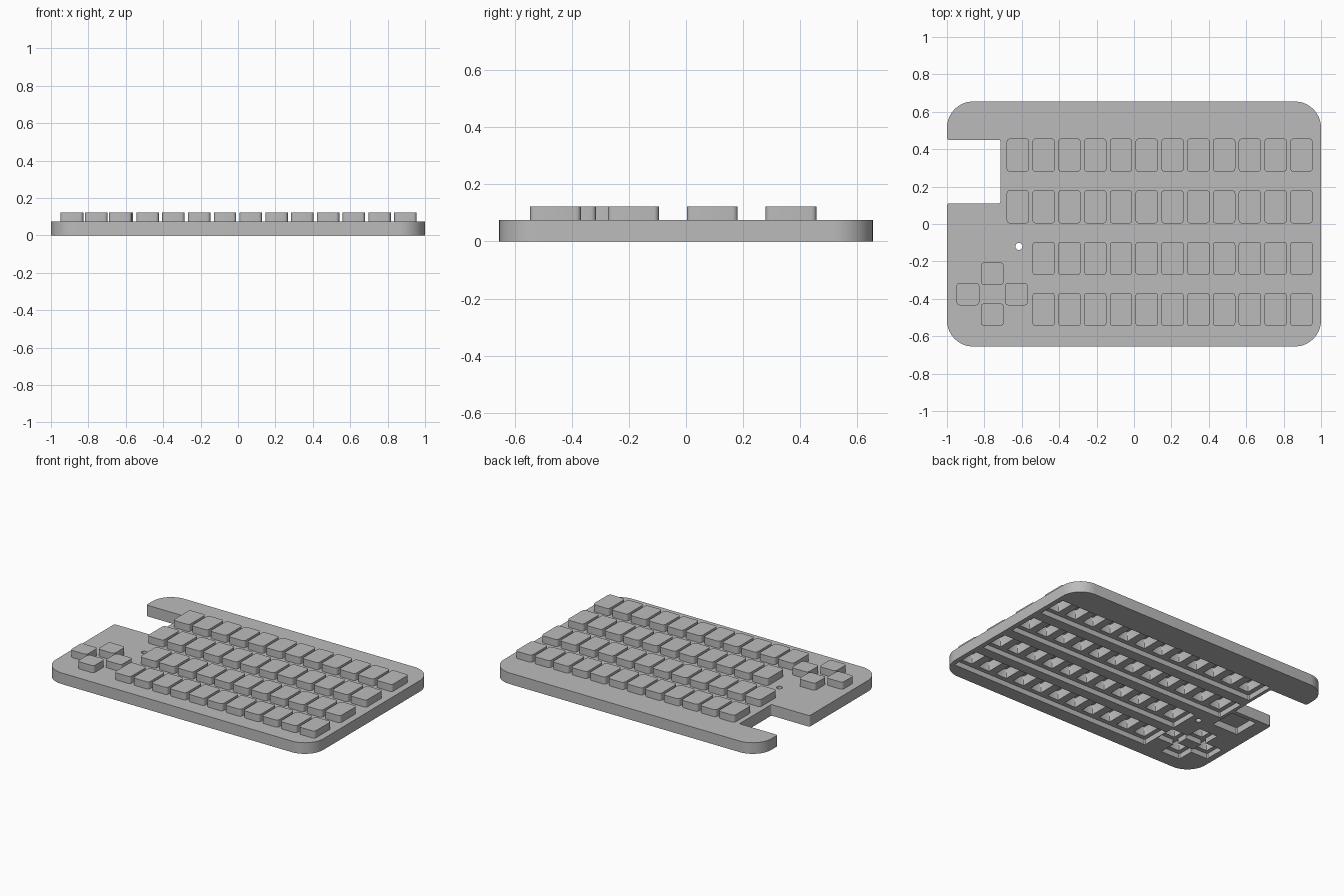
import bpy, bmesh, math

if "Cube" in bpy.data.objects:
    bpy.data.objects.remove(bpy.data.objects["Cube"])

CASE_TOP, KEY_TOP = 0.075, 0.123
TRENCH_TOP, HOLLOW_TOP = 0.035, 0.1

grey = bpy.data.materials.new("plain_grey")
grey.diffuse_color = (0.5, 0.5, 0.5, 1)
grey.use_nodes = True
grey.node_tree.nodes["Principled BSDF"].inputs["Base Color"].default_value = grey.diffuse_color


def rounded(points, radii, seg):
    """Counter-clockwise outline with each corner rounded by its own radius."""
    out = []
    n = len(points)
    for i, (x, y) in enumerate(points):
        (px, py), (nx, ny) = points[i - 1], points[(i + 1) % n]
        a = math.hypot(px - x, py - y)
        b = math.hypot(nx - x, ny - y)
        ux, uy, vx, vy = (px - x) / a, (py - y) / a, (nx - x) / b, (ny - y) / b
        r = radii[i]
        for k in range(seg + 1):
            t = k / seg * math.pi / 2
            p, q = r * (1 - math.sin(t)), r * (1 - math.cos(t))
            out.append((x + ux * p + vx * q, y + uy * p + vy * q))
    return out


def rect(cx, cy, w, h, r, seg=4):
    a, b = w / 2, h / 2
    pts = [(cx - a, cy - b), (cx + a, cy - b), (cx + a, cy + b), (cx - a, cy + b)]
    return rounded(pts, [r] * 4, seg)


def stack(bm, loops):
    """Skin a closed solid through (outline, z) loops, capping both ends."""
    rings = [[bm.verts.new((x, y, z)) for x, y in pts] for pts, z in loops]
    for lo, hi in zip(rings, rings[1:]):
        n = len(lo)
        for i in range(n):
            j = (i + 1) % n
            bm.faces.new((lo[i], lo[j], hi[j], hi[i]))
    bm.faces.new(rings[0][::-1])
    bm.faces.new(rings[-1])


def finish(name, bm):
    bmesh.ops.recalc_face_normals(bm, faces=bm.faces[:])
    mesh = bpy.data.meshes.new(name)
    bm.to_mesh(mesh)
    bm.free()
    mesh.materials.append(grey)
    ob = bpy.data.objects.new(name, mesh)
    bpy.context.collection.objects.link(ob)
    return ob


def solid(name, loops):
    bm = bmesh.new()
    stack(bm, loops)
    return finish(name, bm)


def activate(ob):
    bpy.ops.object.select_all(action='DESELECT')
    ob.select_set(True)
    bpy.context.view_layer.objects.active = ob


def cut(target, cutter):
    activate(target)
    mod = target.modifiers.new("cut", 'BOOLEAN')
    mod.operation, mod.solver, mod.object = 'DIFFERENCE', 'EXACT', cutter
    bpy.ops.object.modifier_apply(modifier=mod.name)
    bpy.data.objects.remove(cutter)


# Key layout: (name, centre x, centre y, width, depth)
PITCH, LAST_X, KEY_W, KEY_D = 0.1378, 0.895, 0.12, 0.178
rows = [(0.368, 12), (0.092, 12), (-0.184, 11), (-0.457, 11)]
keys = []
for r, (y, count) in enumerate(rows):
    for c in range(count):
        keys.append((f"key_row{r + 1}_{c + 1}", LAST_X - c * PITCH, y, KEY_W, KEY_D))
arrows = [("left", -0.888, -0.375), ("right", -0.629, -0.375),
          ("up", -0.758, -0.266), ("down", -0.758, -0.485)]
for side, x, y in arrows:
    keys.append((f"arrow_key_{side}", x, y, 0.122, 0.12))

# Case with a notch for the display on the left
outline = [(-1, -0.655), (1, -0.655), (1, 0.655), (-1, 0.655),
           (-1, 0.45), (-0.715, 0.45), (-0.715, 0.11), (-1, 0.11)]
radii = [0.14] * 4 + [0.012, 0.008, 0.008, 0.012]
pts = rounded(outline, radii, 10)
case = solid("case", [(pts, 0), (pts, CASE_TOP)])

# Underside trenches for the key rows and arrow keys
for y, count in rows:
    w = (count - 1) * PITCH + KEY_W + 0.024
    p = rect(LAST_X - (count - 1) * PITCH / 2, y, w, KEY_D + 0.024, 0.006, 1)
    cut(case, solid("trench_cutter", [(p, -0.05), (p, TRENCH_TOP)]))
for i, (side, x, y) in enumerate(arrows):
    p = rect(x, y, 0.14 + i * 0.001, 0.14 + i * 0.001, 0.006, 1)
    cut(case, solid("arrow_cutter", [(p, -0.05), (p, TRENCH_TOP)]))

# Battery pocket and the small round through hole
p = rect(-0.81, -0.01, 0.19, 0.18, 0.006, 1)
cut(case, solid("pocket_cutter", [(p, -0.05), (p, 0.045)]))
p = [(-0.615 + 0.019 * math.cos(t * math.pi / 12), -0.12 + 0.019 * math.sin(t * math.pi / 12))
     for t in range(24)]
cut(case, solid("hole_cutter", [(p, -0.05), (p, 0.2)]))

# Openings below every key
bm = bmesh.new()
for name, x, y, w, d in keys:
    p = rect(x, y, w - 0.036, d - 0.036, 0.006, 2)
    stack(bm, [(p, 0.01), (p, 0.2)])
cut(case, finish("opening_cutter", bm))

# Hollow keycaps
caps = []
for name, x, y, w, d in keys:
    inner = rect(x, y, w - 0.036, d - 0.036, 0.006, 4)
    outer = rect(x, y, w, d, 0.018, 4)
    caps.append(solid(name, [(inner, HOLLOW_TOP), (inner, CASE_TOP),
                             (outer, CASE_TOP), (outer, KEY_TOP)]))

for ob in [case] + caps:
    activate(ob)
    bpy.ops.object.shade_smooth_by_angle(angle=math.radians(30))
